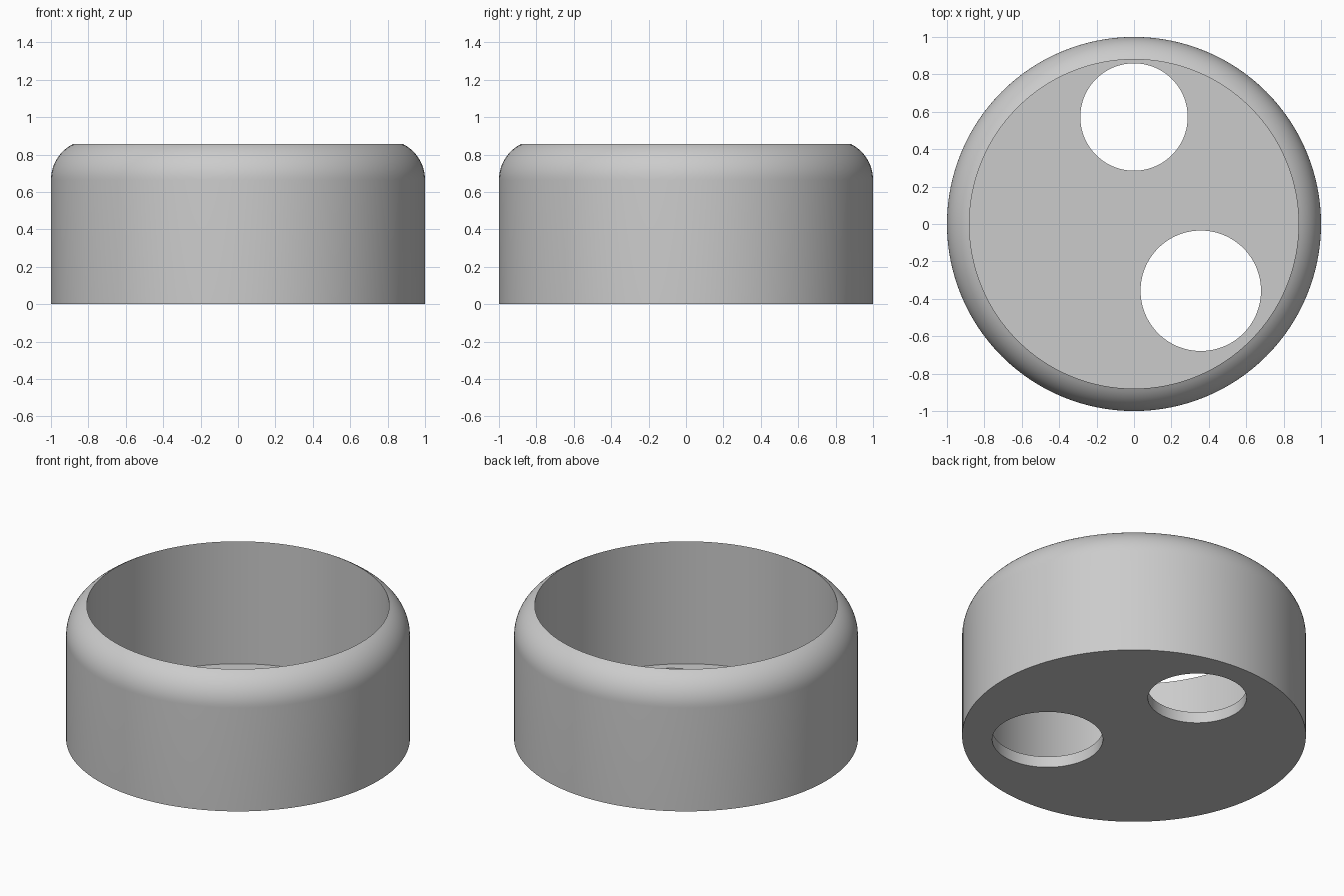
import bpy
import bmesh
import math

SEGMENTS = 128
HEIGHT, INNER_R, FLOOR_Z = 0.857, 0.88, 0.071
ROUND_R = 0.214
HOLES = [("back_hole_cutter", 0, 0.572, 0.287), ("front_hole_cutter", 0.357, -0.357, 0.322)]

cube = bpy.data.objects.get("Cube")
if cube:
    bpy.data.objects.remove(cube, do_unlink=True)

grey = bpy.data.materials.new("plain_grey")
grey.use_nodes = True
grey.diffuse_color = (0.6, 0.6, 0.6, 1)
grey.node_tree.nodes["Principled BSDF"].inputs["Base Color"].default_value = (0.6, 0.6, 0.6, 1)


def lathe(name, profile):
    """Turn a (radius, z) profile into a closed solid with flat end caps."""
    bm = bmesh.new()
    turn = [math.tau * i / SEGMENTS for i in range(SEGMENTS)]
    rings = [[bm.verts.new((r * math.cos(a), r * math.sin(a), z)) for a in turn]
             for r, z in profile]
    for low, high in zip(rings, rings[1:]):
        for i in range(SEGMENTS):
            j = (i + 1) % SEGMENTS
            bm.faces.new((low[i], low[j], high[j], high[i]))
    bm.faces.new(rings[0][::-1])
    bm.faces.new(rings[-1])
    bmesh.ops.recalc_face_normals(bm, faces=bm.faces)
    mesh = bpy.data.meshes.new(name)
    bm.to_mesh(mesh)
    bm.free()
    mesh.materials.append(grey)
    obj = bpy.data.objects.new(name, mesh)
    bpy.context.collection.objects.link(obj)
    return obj


# Cup: straight wall, rounded shoulder cut off by the bore, inner wall and floor
end_angle = math.acos((INNER_R - (1 - ROUND_R)) / ROUND_R)
shoulder_z = HEIGHT - ROUND_R * math.sin(end_angle)
profile = [(1, 0)]
for i in range(13):
    a = end_angle * i / 12
    profile.append((1 - ROUND_R + ROUND_R * math.cos(a), shoulder_z + ROUND_R * math.sin(a)))
profile.append((INNER_R, FLOOR_Z))
cup = lathe("round_cup", profile)

# Two round holes through the floor
bpy.context.view_layer.objects.active = cup
for name, x, y, radius in HOLES:
    cutter = lathe(name, [(radius, -0.2), (radius, 0.3)])
    cutter.location = (x, y, 0)
    cutter.hide_render = True
    cut = cup.modifiers.new(name, "BOOLEAN")
    cut.operation = "DIFFERENCE"
    cut.solver = "EXACT"
    cut.object = cutter
    bpy.ops.object.modifier_apply(modifier=cut.name)
    bpy.data.objects.remove(cutter, do_unlink=True)

# Smooth walls with crisp rims
bpy.ops.object.select_all(action="DESELECT")
cup.select_set(True)
bpy.ops.object.shade_smooth_by_angle(angle=math.radians(30))
